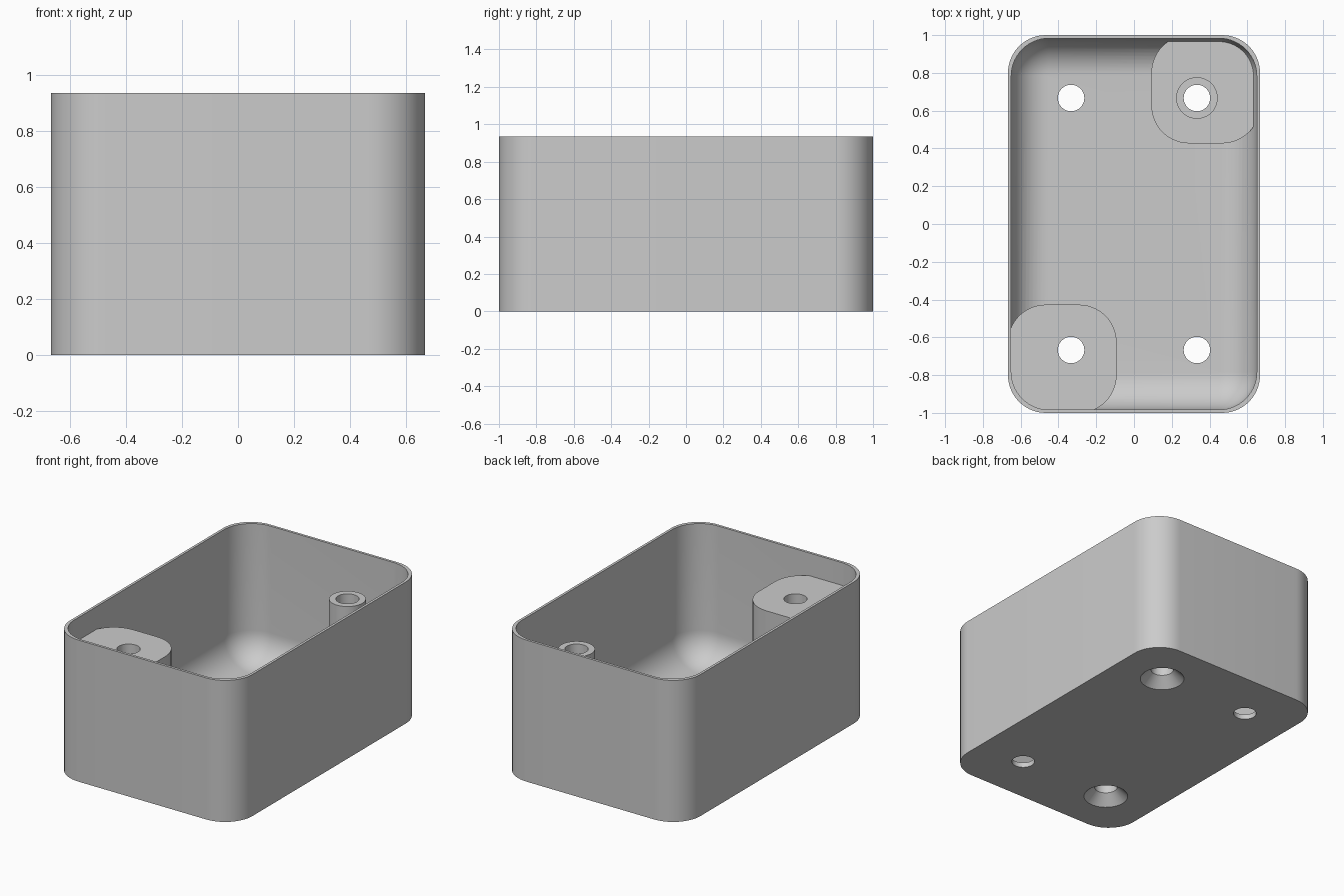
import bpy, bmesh
from math import sin, cos, pi, radians

cube = bpy.data.objects.get("Cube")
if cube:
    bpy.data.objects.remove(cube, do_unlink=True)

HX, HY, HEIGHT = 0.667, 1.0, 0.935
WALL, FLOOR, CORNER, FILLET = 0.017, 0.033, 0.2, 0.197
POST_TOP, LOW_TOP = 0.785, 0.15
HOLE_X, HOLE_Y, HOLE_R, SINK_R = 0.333, 0.667, 0.07, 0.135

grey = bpy.data.materials.new("light grey plastic")
grey.use_nodes = True
grey.diffuse_color = (0.6, 0.6, 0.6, 1)
grey.node_tree.nodes["Principled BSDF"].inputs["Base Color"].default_value = (0.6, 0.6, 0.6, 1)


def rounded_rect(x0, x1, y0, y1, r, z, steps=14):
    """Counter-clockwise outline of a rectangle with round corners."""
    centres = ((x1 - r, y1 - r), (x0 + r, y1 - r), (x0 + r, y0 + r), (x1 - r, y0 + r))
    return [(cx + r * cos(a), cy + r * sin(a), z)
            for q, (cx, cy) in enumerate(centres)
            for a in [(q + i / steps) * pi / 2 for i in range(steps + 1)]]


def circle(x, y, r, z, sides=48):
    return [(x + r * cos(2 * pi * i / sides), y + r * sin(2 * pi * i / sides), z)
            for i in range(sides)]


def loft(name, rings):
    """Closed solid through a stack of matching rings, lowest first."""
    bm = bmesh.new()
    loops = [[bm.verts.new(p) for p in ring] for ring in rings]
    n = len(loops[0])
    for low, high in zip(loops, loops[1:]):
        for i in range(n):
            j = (i + 1) % n
            bm.faces.new((low[i], low[j], high[j], high[i]))
    bm.faces.new(loops[0][::-1])
    bm.faces.new(loops[-1])
    mesh = bpy.data.meshes.new(name)
    bm.to_mesh(mesh)
    bm.free()
    mesh.materials.append(grey)
    obj = bpy.data.objects.new(name, mesh)
    bpy.context.collection.objects.link(obj)
    return obj


def cut(target, tool):
    """Subtract the tool from the target, then discard the tool."""
    mod = target.modifiers.new("cut", 'BOOLEAN')
    mod.operation, mod.solver, mod.object = 'DIFFERENCE', 'EXACT', tool
    bpy.context.view_layer.objects.active = target
    bpy.ops.object.modifier_apply(modifier=mod.name)
    bpy.data.objects.remove(tool, do_unlink=True)


# Outer body
body = loft("open_box", [rounded_rect(-HX, HX, -HY, HY, CORNER, z) for z in (0, HEIGHT)])

# Cavity with a rounded lower edge
rings = []
for k in range(15):
    a = k / 14 * pi / 2
    inset = FILLET * (1 - sin(a))
    x, y = HX - WALL - inset, HY - WALL - inset
    rings.append(rounded_rect(-x, x, -y, y, CORNER - inset, FLOOR + FILLET * (1 - cos(a))))
rings.append([(px, py, HEIGHT + 0.1) for px, py, _ in rings[-1]])
cavity = loft("cavity", rings)

# Corner blocks left standing in the cavity: one tall, one low
INNER_X, INNER_Y = 0.092, 0.427
cut(cavity, loft("tall_block", [rounded_rect(-HX, -INNER_X, -HY, -INNER_Y, CORNER, z)
                                for z in (-0.1, POST_TOP)]))
cut(cavity, loft("low_block", [rounded_rect(INNER_X, HX, INNER_Y, HY, CORNER, z)
                               for z in (-0.1, LOW_TOP)]))
# Round boss on the low block
cut(cavity, loft("boss", [circle(HOLE_X, HOLE_Y, 0.11, z) for z in (-0.2, POST_TOP)]))
cut(body, cavity)

# Through holes, countersunk from below under the two blocks
for sx in (-1, 1):
    for sy in (-1, 1):
        profile = [(HOLE_R, -0.1), (HOLE_R, HEIGHT + 0.2)]
        if sx == sy:
            slope = SINK_R - HOLE_R
            profile = [(SINK_R + 0.02, -0.02), (HOLE_R, slope), (HOLE_R, HEIGHT + 0.2)]
        cut(body, loft("hole", [circle(sx * HOLE_X, sy * HOLE_Y, r, z) for r, z in profile]))

# Smooth curves, crisp edges
bpy.ops.object.select_all(action='DESELECT')
body.select_set(True)
bpy.context.view_layer.objects.active = body
bpy.ops.object.shade_smooth_by_angle(angle=radians(30))
